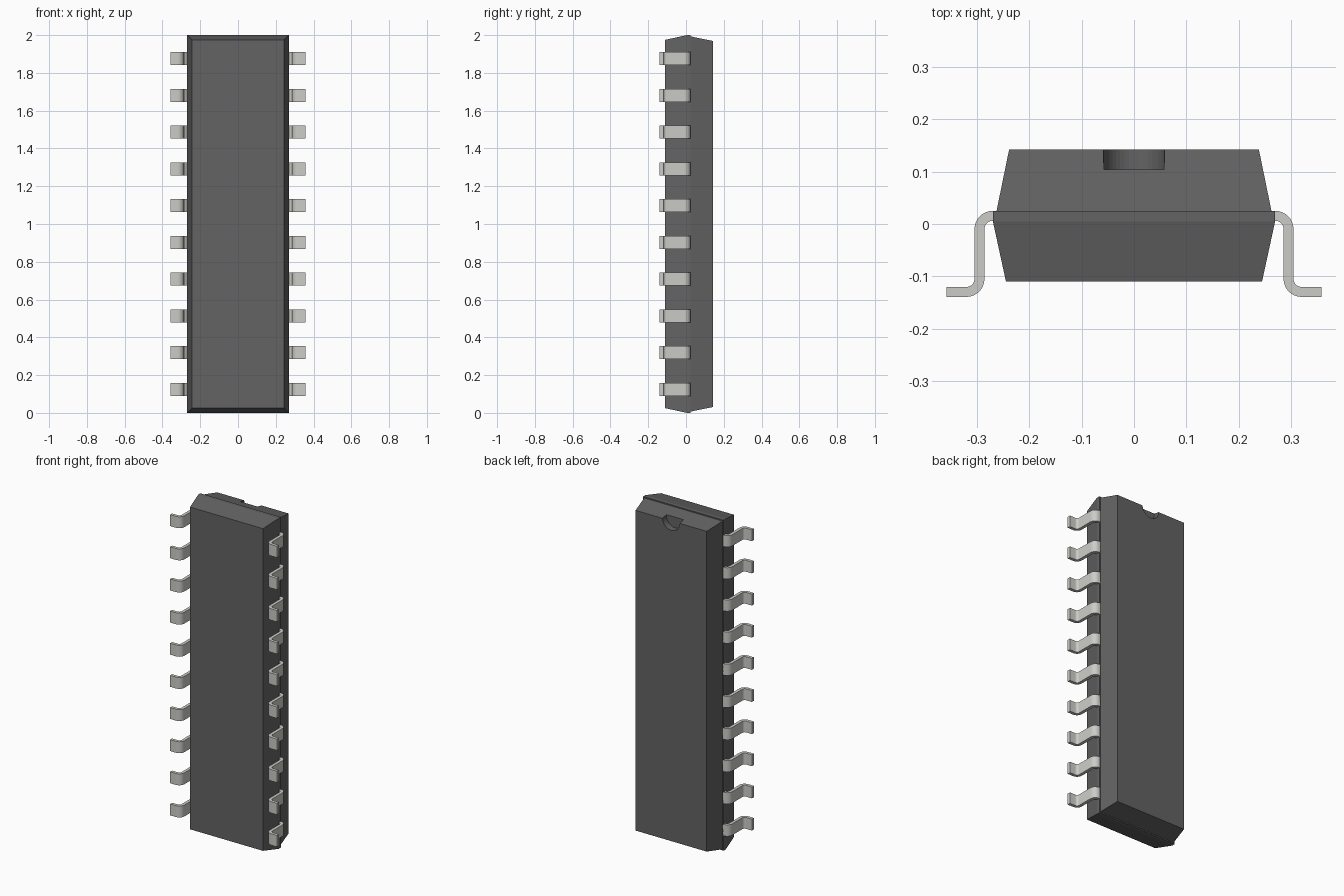
import bpy, bmesh
from math import sin, cos, pi
from mathutils import Matrix, Vector

if "Cube" in bpy.data.objects:
    bpy.data.objects.remove(bpy.data.objects["Cube"])


def material(name, color):
    m = bpy.data.materials.new(name)
    m.diffuse_color = (*color, 1)
    m.use_nodes = True
    m.node_tree.nodes["Principled BSDF"].inputs["Base Color"].default_value = m.diffuse_color
    return m


def make_object(name, bm, mat=None):
    bmesh.ops.recalc_face_normals(bm, faces=bm.faces)
    me = bpy.data.meshes.new(name)
    bm.to_mesh(me)
    bm.free()
    ob = bpy.data.objects.new(name, me)
    bpy.context.collection.objects.link(ob)
    if mat:
        me.materials.append(mat)
    return ob


plastic = material("dark_plastic", (0.125, 0.125, 0.125))
metal = material("lead_metal", (0.6, 0.6, 0.57))

# Package body: rectangular sections (depth y, inset from widest outline)
W = 0.269
sections = [(-0.11, 0.025), (0.005, 0.0), (0.025, 0.0), (0.025, 0.007), (0.142, 0.031)]
bm = bmesh.new()
rings = []
for y, inset in sections:
    w, z0, z1 = W - inset, inset, 2 - inset
    rings.append([bm.verts.new((x, y, z)) for x, z in ((-w, z0), (w, z0), (w, z1), (-w, z1))])
for a, b in zip(rings, rings[1:]):
    for i in range(4):
        j = (i + 1) % 4
        bm.faces.new((a[i], a[j], b[j], b[i]))
bm.faces.new(rings[0])
bm.faces.new(rings[-1])
body = make_object("package_body", bm, plastic)

# Round orientation notch cut into the back face at the top end
bm = bmesh.new()
bmesh.ops.create_cone(bm, cap_ends=True, segments=40, radius1=0.058, radius2=0.058, depth=0.1,
                      matrix=Matrix.Translation((0, 0.154, 1.97)) @ Matrix.Rotation(pi / 2, 4, 'X'))
cutter = make_object("notch_cutter", bm, plastic)
cutter.hide_render = True
cut = body.modifiers.new("notch", 'BOOLEAN')
cut.operation = 'DIFFERENCE'
cut.solver = 'EXACT'
cut.object = cutter
bpy.context.view_layer.objects.active = body
body.select_set(True)
bpy.ops.object.modifier_apply(modifier=cut.name)
bpy.data.objects.remove(cutter)

# Gull-wing lead profile: centre line points with their in-plane normals
T, R, STEPS = 0.019, 0.025, 8
X, TOP, FOOT = 0.2945, 0.0155, -0.1295
path = [((0.24, TOP), (0, 1))]
for i in range(STEPS + 1):
    a = pi / 2 * (1 - i / STEPS)
    n = (cos(a), sin(a))
    path.append(((X - R + R * n[0], TOP - R + R * n[1]), n))
for i in range(STEPS + 1):
    a = pi / 2 * i / STEPS
    n = (cos(a), sin(a))
    path.append(((X + R - R * n[0], FOOT + R - R * n[1]), n))
path.append(((0.357, FOOT), (0, 1)))


def lead(name, side, z, width=0.069):
    bm = bmesh.new()
    rings = []
    for (px, py), (nx, ny) in path:
        ring = []
        for s, dz in ((1, -1), (1, 1), (-1, 1), (-1, -1)):
            ring.append(bm.verts.new((side * (px + s * nx * T / 2), py + s * ny * T / 2,
                                      z + dz * width / 2)))
        rings.append(ring)
    for a, b in zip(rings, rings[1:]):
        for i in range(4):
            j = (i + 1) % 4
            bm.faces.new((a[i], a[j], b[j], b[i]))
    bm.faces.new(rings[0])
    bm.faces.new(rings[-1])
    ob = make_object(name, bm, metal)
    bpy.ops.object.select_all(action='DESELECT')
    ob.select_set(True)
    bpy.context.view_layer.objects.active = ob
    bpy.ops.object.shade_smooth_by_angle(angle=0.6)


# Two rows of ten leads
for side, label in ((-1, "left"), (1, "right")):
    for k in range(10):
        lead(f"{label}_lead_{k + 1}", side, 1.0 + (k - 4.5) * 0.1945)
